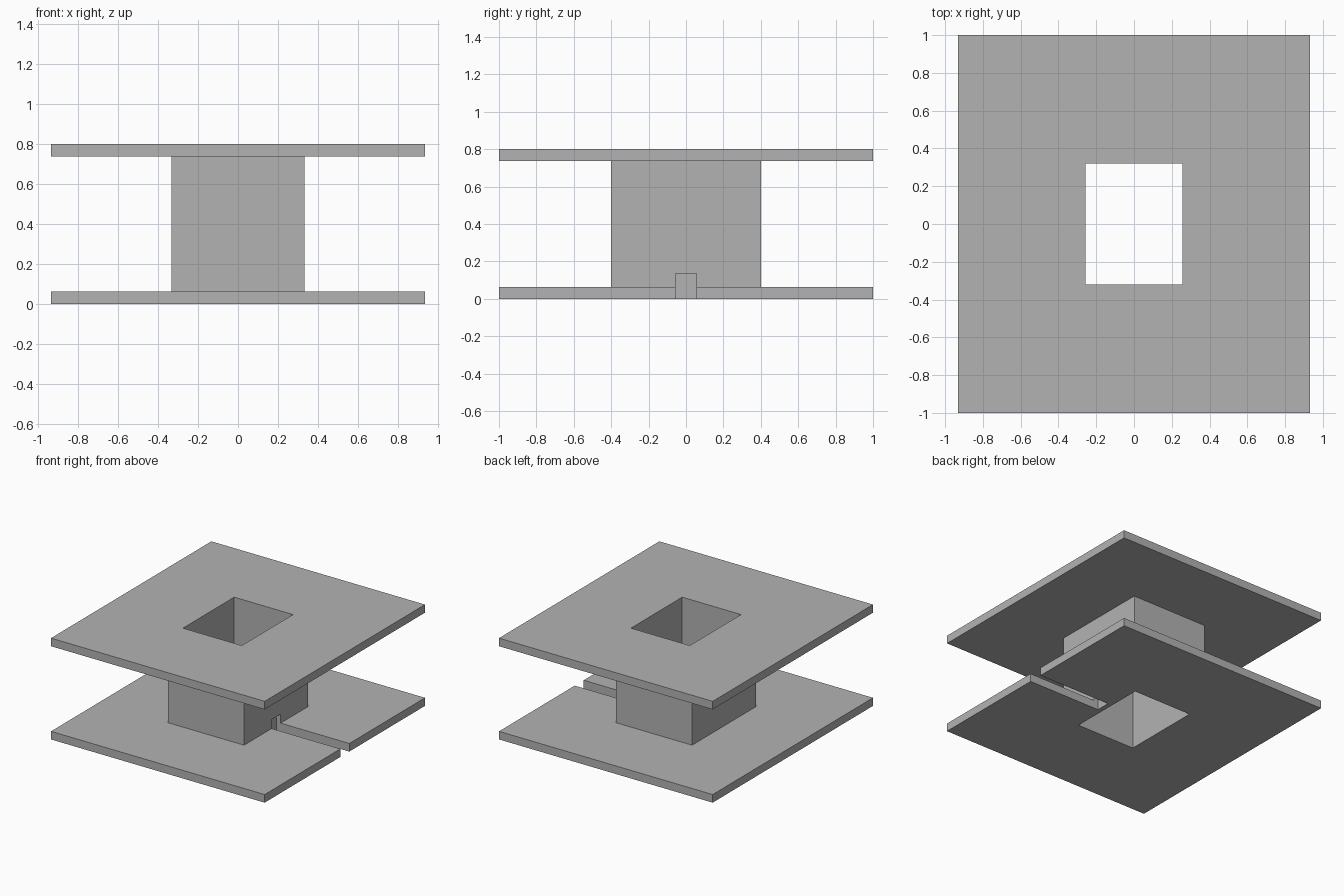
import bpy

cube = bpy.data.objects.get("Cube")
if cube:
    bpy.data.objects.remove(cube, do_unlink=True)

HEIGHT, FLANGE = 0.8, 0.064
HALF_X, HALF_Y = 0.933, 1.0        # flange
CORE_X, CORE_Y = 0.333, 0.4        # winding core
HOLE_X, HOLE_Y = 0.257, 0.32       # through hole
SLOT_Y, SLOT_TOP, SLOT_END = 0.056, 0.135, 0.295

grey = bpy.data.materials.new("plain_grey")
grey.use_nodes = True
colour = (0.45, 0.45, 0.45, 1)
grey.diffuse_color = colour
grey.node_tree.nodes["Principled BSDF"].inputs["Base Color"].default_value = colour


def box(name, x, y, z):
    """Box from (min, max) ranges on each axis."""
    bpy.ops.mesh.primitive_cube_add(size=1, location=[sum(r) / 2 for r in (x, y, z)])
    ob = bpy.context.object
    ob.name = ob.data.name = name
    ob.scale = [r[1] - r[0] for r in (x, y, z)]
    bpy.ops.object.transform_apply(location=True, rotation=False, scale=True)
    ob.data.materials.append(grey)
    return ob


def combine(target, other, operation):
    """Apply a boolean and discard the helper."""
    mod = target.modifiers.new(operation.lower(), 'BOOLEAN')
    mod.operation, mod.solver, mod.object = operation, 'EXACT', other
    bpy.context.view_layer.objects.active = target
    bpy.ops.object.modifier_apply(modifier=mod.name)
    bpy.data.objects.remove(other, do_unlink=True)


# Core joined to the two flanges
bobbin = box("bobbin", (-CORE_X, CORE_X), (-CORE_Y, CORE_Y),
             (FLANGE / 2, HEIGHT - FLANGE / 2))
for name, z in (("lower_flange", 0), ("upper_flange", HEIGHT - FLANGE)):
    flange = box(name, (-HALF_X, HALF_X), (-HALF_Y, HALF_Y), (z, z + FLANGE))
    combine(bobbin, flange, 'UNION')

# Rectangular hole through the whole height
combine(bobbin, box("hole_cutter", (-HOLE_X, HOLE_X), (-HOLE_Y, HOLE_Y),
                    (-1, HEIGHT + 1)), 'DIFFERENCE')

# Wire slot through the lower flange, recessed into the core wall
combine(bobbin, box("slot_cutter", (SLOT_END, HALF_X + 1), (-SLOT_Y, SLOT_Y),
                    (-1, SLOT_TOP)), 'DIFFERENCE')
